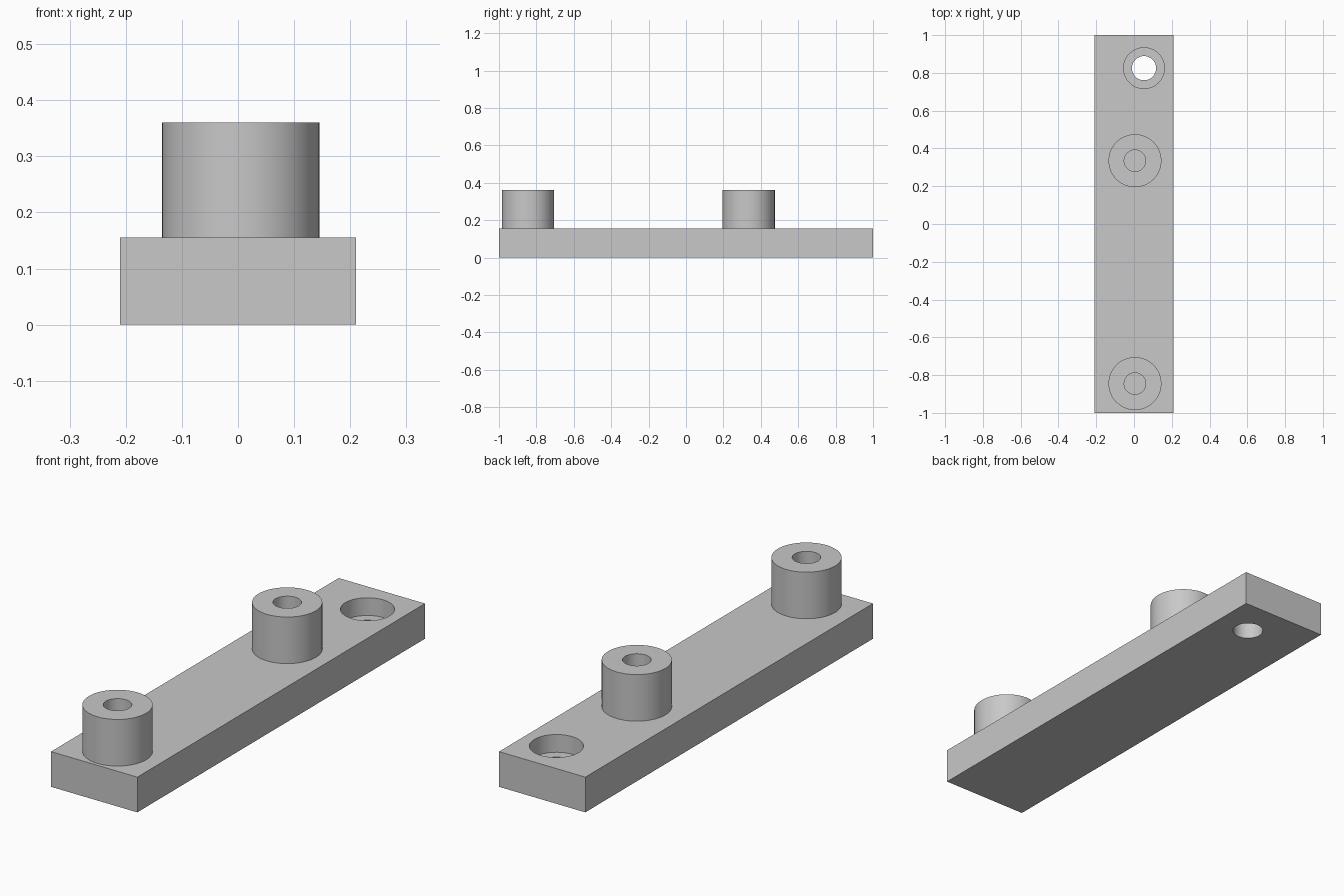
import bpy
import math

default_cube = bpy.data.objects.get("Cube")
if default_cube:
    bpy.data.objects.remove(default_cube, do_unlink=True)

# Single plain grey finish
grey = bpy.data.materials.new("plain_grey")
grey.use_nodes = True
colour = (0.58, 0.58, 0.58, 1)
grey.diffuse_color = colour
grey.node_tree.nodes["Principled BSDF"].inputs["Base Color"].default_value = colour

PLATE_TOP = 0.155
BOSS_TOP = 0.36
BOSS_X = 0.005
BOSS_YS = (-0.845, 0.335)
HOLE = (0.053, 0.825)


def cylinder(name, x, y, radius, bottom, top):
    bpy.ops.mesh.primitive_cylinder_add(
        vertices=64, radius=radius, depth=top - bottom,
        location=(x, y, (bottom + top) / 2))
    obj = bpy.context.object
    obj.name = name
    obj.data.materials.append(grey)
    return obj


def combine(target, tool, operation):
    """Apply a boolean and discard the tool object."""
    mod = target.modifiers.new(operation.title(), "BOOLEAN")
    mod.operation = operation
    mod.solver = "EXACT"
    mod.object = tool
    bpy.context.view_layer.objects.active = target
    bpy.ops.object.modifier_apply(modifier=mod.name)
    bpy.data.objects.remove(tool, do_unlink=True)


# Flat rectangular plate
bpy.ops.mesh.primitive_cube_add(size=1, location=(0, 0, PLATE_TOP / 2))
plate = bpy.context.object
plate.name = "mounting_plate"
plate.scale = (0.42, 2, PLATE_TOP)
bpy.ops.object.transform_apply(location=True, rotation=False, scale=True)
plate.data.materials.append(grey)

# Two raised bosses with blind bores
for y in BOSS_YS:
    combine(plate, cylinder("boss", BOSS_X, y, 0.14, 0.1, BOSS_TOP), "UNION")
    combine(plate, cylinder("bore", BOSS_X, y, 0.057, 0.15, BOSS_TOP + 0.1), "DIFFERENCE")

# Counterbored screw hole through the back end
combine(plate, cylinder("counterbore", *HOLE, 0.108, 0.077, 0.3), "DIFFERENCE")
combine(plate, cylinder("screw_hole", *HOLE, 0.064, -0.1, 0.3), "DIFFERENCE")

# Smooth round walls, keep crisp rims
bpy.ops.object.select_all(action="DESELECT")
plate.select_set(True)
bpy.context.view_layer.objects.active = plate
bpy.ops.object.shade_smooth_by_angle(angle=math.radians(30))
